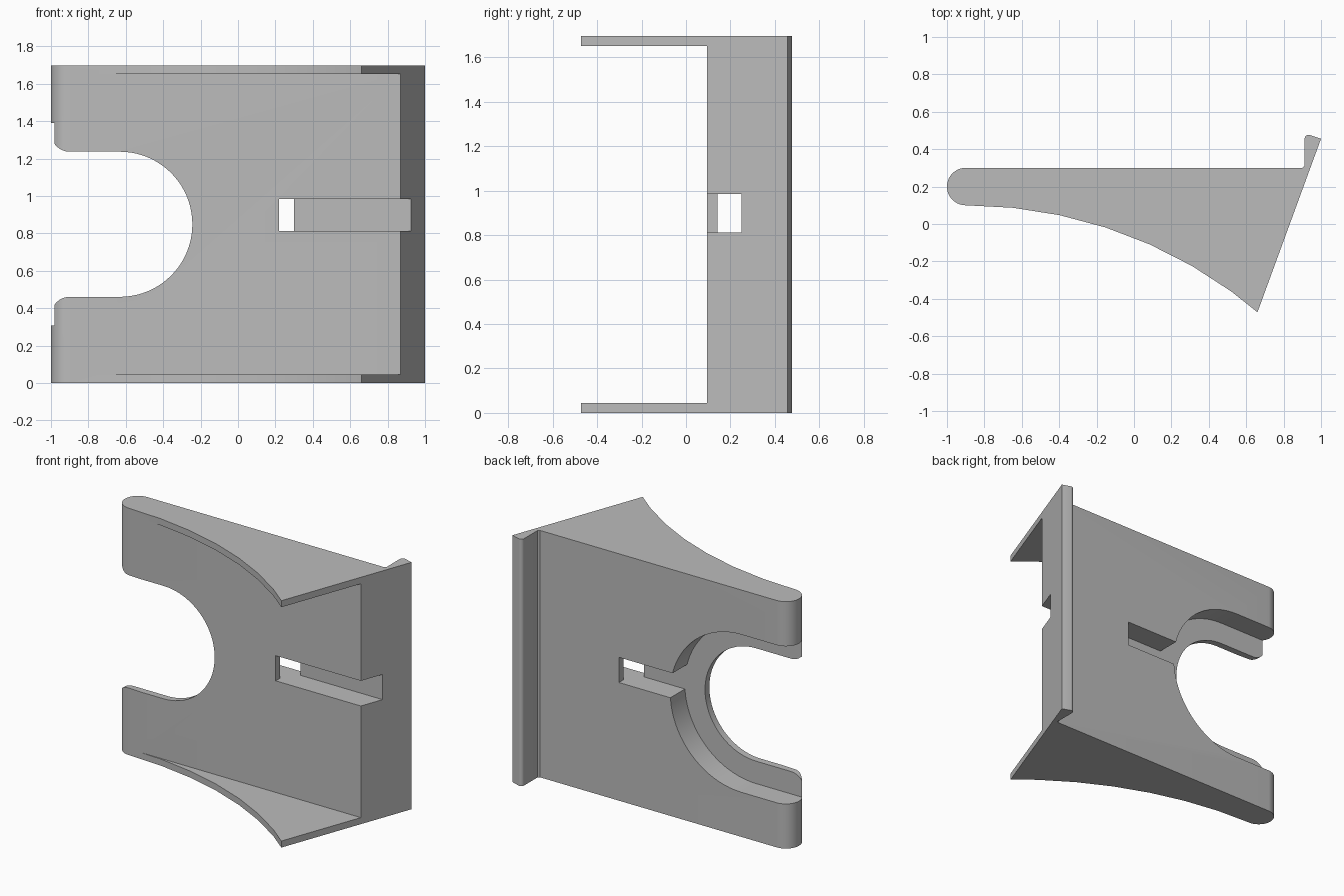
import bpy, bmesh
from math import sin, cos, radians
from mathutils import Vector

cube = bpy.data.objects.get("Cube")
if cube:
    bpy.data.objects.remove(cube, do_unlink=True)

HEIGHT, FLANGE = 1.697, 0.045
MID = HEIGHT / 2

grey = bpy.data.materials.new("plain grey")
grey.use_nodes = True
grey.diffuse_color = (0.5, 0.5, 0.5, 1)
grey.node_tree.nodes["Principled BSDF"].inputs["Base Color"].default_value = (0.5, 0.5, 0.5, 1)


def arc(cx, cy, r, start, end, steps):
    """Points on an arc, angles in degrees."""
    angles = [radians(start + (end - start) * i / steps) for i in range(steps + 1)]
    return [(cx + r * cos(a), cy + r * sin(a)) for a in angles]


def prism(name, points, low, high, axis="z"):
    """Extrude a profile along z (x, y points) or along y (x, z points)."""
    def place(p, d):
        return (p[0], p[1], d) if axis == "z" else (p[0], d, p[1])
    bm = bmesh.new()
    base = bm.faces.new([bm.verts.new(place(p, low)) for p in points])
    ext = bmesh.ops.extrude_face_region(bm, geom=[base])
    moved = [v for v in ext["geom"] if isinstance(v, bmesh.types.BMVert)]
    bmesh.ops.translate(bm, verts=moved, vec=Vector(place((0, 0), high - low)))
    bmesh.ops.recalc_face_normals(bm, faces=bm.faces)
    mesh = bpy.data.meshes.new(name)
    bm.to_mesh(mesh)
    bm.free()
    mesh.materials.append(grey)
    obj = bpy.data.objects.new(name, mesh)
    bpy.context.collection.objects.link(obj)
    return obj


def box(name, x, y, z):
    return prism(name, [(x[0], y[0]), (x[1], y[0]), (x[1], y[1]), (x[0], y[1])], *z)


def cut(target, cutter):
    """Subtract a cutter and discard it."""
    mod = target.modifiers.new("cut", "BOOLEAN")
    mod.operation, mod.solver, mod.object = "DIFFERENCE", "EXACT", cutter
    bpy.context.view_layer.objects.active = target
    bpy.ops.object.modifier_apply(modifier=mod.name)
    bpy.data.objects.remove(cutter, do_unlink=True)


def u_shape(r, fillet=0):
    """Sideways U open towards -x, with optional rounded mouth corners."""
    upper = [(-1.2, MID + r)]
    if fillet:
        upper = [(-1.2, MID + r + fillet)]
        upper += arc(-1 + fillet, MID + r + fillet, fillet, 180, 270, 8)
    lower = [(x, 2 * MID - z) for x, z in reversed(upper)]
    return upper + arc(-0.632, MID, r, 90, -90, 40) + lower


# Full outline: rounded end, curved front, slanted side and back lip
outline = arc(-0.9, 0.2, 0.1, 90, 270, 24)
outline += arc(-0.9, 0.1 - 2.42, 2.42, 84, 54, 5)
outline += [(0.66, -0.472), (1.0, 0.456)]
outline += arc(0.934, 0.455, 0.022, 75, 180, 6)
outline += [(0.912, 0.312), (0.9, 0.3)]
bracket = prism("flanged_bracket", outline, 0, HEIGHT)

# Hollow front between the two flanges
cut(bracket, box("front_hollow", (-1.2, 1.2), (-1, 0.095), (FLANGE, HEIGHT - FLANGE)))

# Rounded opening and its wider recess at the back
cut(bracket, prism("opening", u_shape(0.388, 0.1), -0.2, 0.6, "y"))
cut(bracket, prism("back_recess", u_shape(0.542), 0.142, 0.6, "y"))

# Overlapping front and back channels
cut(bracket, box("front_channel", (0.22, 1.2), (-0.2, 0.25), (0.812, 0.985)))
cut(bracket, box("back_channel", (-0.4, 0.3), (0.142, 0.6), (0.812, 0.985)))

bpy.ops.object.select_all(action="DESELECT")
bracket.select_set(True)
bpy.context.view_layer.objects.active = bracket
bpy.ops.object.shade_smooth_by_angle(angle=radians(25))
